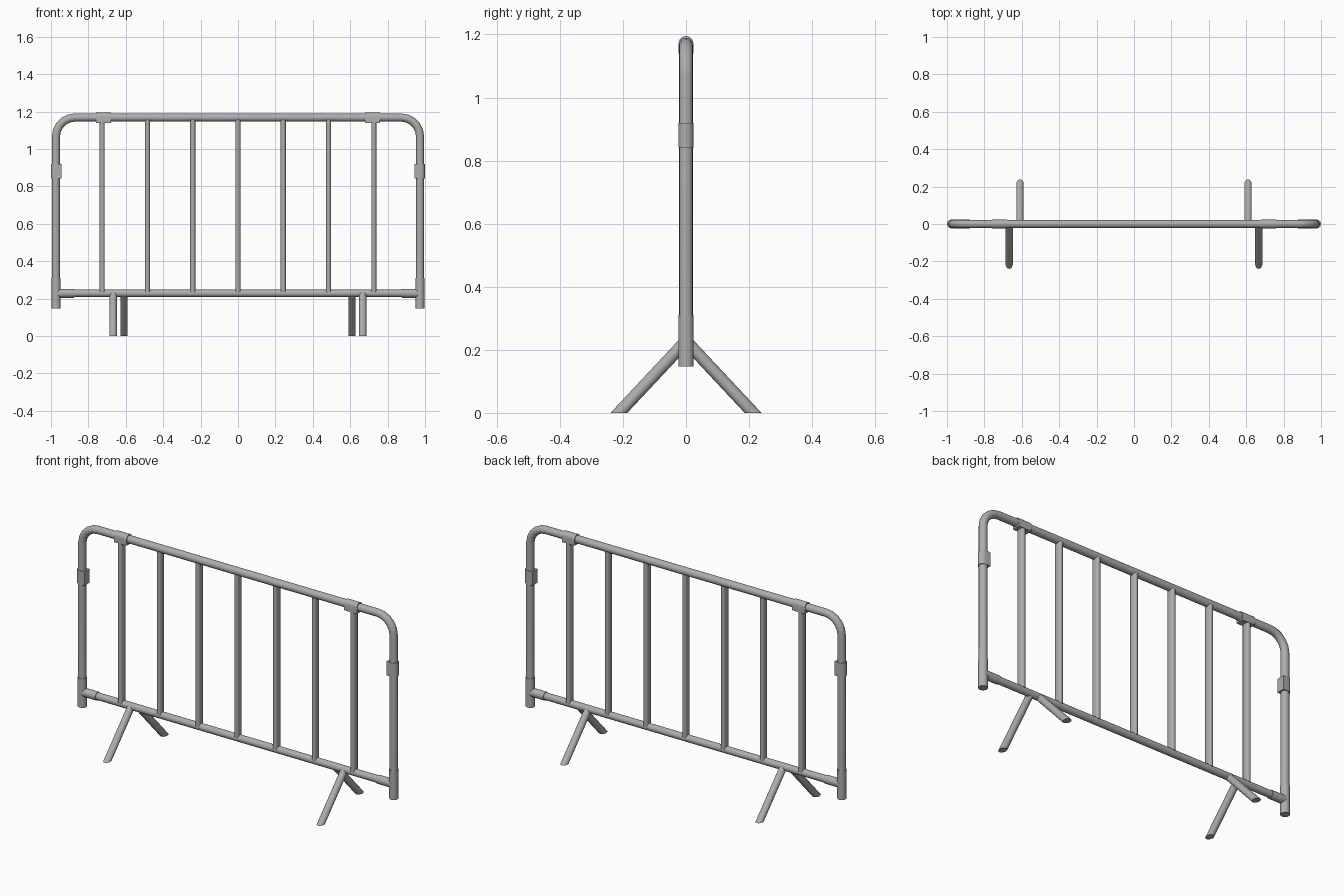
import bpy, bmesh
from math import sin, cos, pi
from mathutils import Vector

cube = bpy.data.objects.get("Cube")
if cube:
    bpy.data.objects.remove(cube)

steel = bpy.data.materials.new("galvanised grey")
steel.use_nodes = True
colour = (0.42, 0.42, 0.42, 1)
steel.diffuse_color = colour
steel.node_tree.nodes["Principled BSDF"].inputs["Base Color"].default_value = colour

Y = Vector((0, 1, 0))
X = Vector((1, 0, 0))


def arc(radius, start, end, steps, cx=0, cy=0):
    return [(cx + radius * cos(start + (end - start) * i / steps),
             cy + radius * sin(start + (end - start) * i / steps)) for i in range(steps + 1)]


def circle(radius, sides=16):
    return arc(radius, 0, 2 * pi, sides)[:-1]


def sweep(name, profile, path, side=Y, cut_ground=False):
    """Sweep a closed profile along a flat path with mitred joints and capped ends."""
    path = [Vector(p) for p in path]
    bm = bmesh.new()
    rings = []
    for i, p in enumerate(path):
        before = (p - path[max(i - 1, 0)]).normalized()
        after = (path[min(i + 1, len(path) - 1)] - p).normalized()
        tangent = (before + after).normalized()
        normal = tangent.cross(side)
        stretch = 1 / max(tangent.dot(after), tangent.dot(before))
        rings.append([bm.verts.new(p + side * u + normal * v * stretch) for u, v in profile])
    n = len(profile)
    for a, b in zip(rings, rings[1:]):
        for k in range(n):
            bm.faces.new((a[k], a[(k + 1) % n], b[(k + 1) % n], b[k]))
    bm.faces.new(rings[0])
    bm.faces.new(rings[-1])
    if cut_ground:
        geom = bm.verts[:] + bm.edges[:] + bm.faces[:]
        bmesh.ops.bisect_plane(bm, geom=geom, plane_co=(0, 0, 0), plane_no=(0, 0, 1), clear_inner=True)
        bmesh.ops.holes_fill(bm, edges=[e for e in bm.edges if e.is_boundary], sides=0)
    bmesh.ops.recalc_face_normals(bm, faces=bm.faces[:])
    mesh = bpy.data.meshes.new(name)
    bm.to_mesh(mesh)
    bm.free()
    mesh.materials.append(steel)
    obj = bpy.data.objects.new(name, mesh)
    bpy.context.collection.objects.link(obj)
    bpy.ops.object.select_all(action='DESELECT')
    obj.select_set(True)
    bpy.context.view_layer.objects.active = obj
    bpy.ops.object.shade_smooth_by_angle(angle=0.7)
    return obj


side_x, top_z, rail_z, bend = 0.973, 1.168, 0.228, 0.1

# Bent outer frame
left_bend = arc(bend, pi, pi / 2, 5, -side_x + bend, top_z - bend)
right_bend = arc(bend, pi / 2, 0, 5, side_x - bend, top_z - bend)
outline = [(-side_x, 0.15)] + left_bend + right_bend + [(side_x, 0.15)]
sweep("outer_frame", circle(0.0215), [(x, 0, z) for x, z in outline])

# Bottom rail
sweep("bottom_rail", circle(0.02), [(-side_x, 0, rail_z), (side_x, 0, rail_z)])

# Flat-oval upright bars
oval = arc(0.0135, 0, pi, 8, 0, 0)
oval = [(v + 0.009, -u) for u, v in oval] + [(-v - 0.009, u) for u, v in oval]
for i in range(7):
    x = (i - 3) * 0.242
    sweep("upright_bar", oval, [(x, 0, 0.235), (x, 0, 1.156)])

# Clamp section: rounded outside, square inside
clamp = [(-0.0235, -0.029), (0.0235, -0.029)] + arc(0.0235, 0, pi, 10, 0, 0.0035)

for s, word in ((1, "left"), (-1, "right")):
    # Clamps on the frame
    cx = s * 0.72
    sweep(word + "_top_clamp", clamp, [(cx - 0.04, 0, top_z), (cx + 0.04, 0, top_z)])
    sweep(word + "_side_clamp", clamp,
          [(s * side_x, 0, 0.881 + s * 0.039), (s * side_x, 0, 0.881 - s * 0.039)])

    # Corner sleeves joining rail and frame
    sweep(word + "_post_sleeve", circle(0.0245), [(s * side_x, 0, 0.147), (s * side_x, 0, 0.31)])
    sweep(word + "_rail_sleeve", circle(0.0237), [(s * side_x, 0, rail_z), (s * 0.877, 0, rail_z)])

    # Splayed legs, cut level with the ground
    for x, d, end in ((0.667, -1, "front"), (0.61, 1, "back")):
        sweep(f"{word}_{end}_leg", circle(0.0195),
              [(s * x, d * 0.2595, -0.05), (s * x, d * 0.005, 0.222)], X, True)
